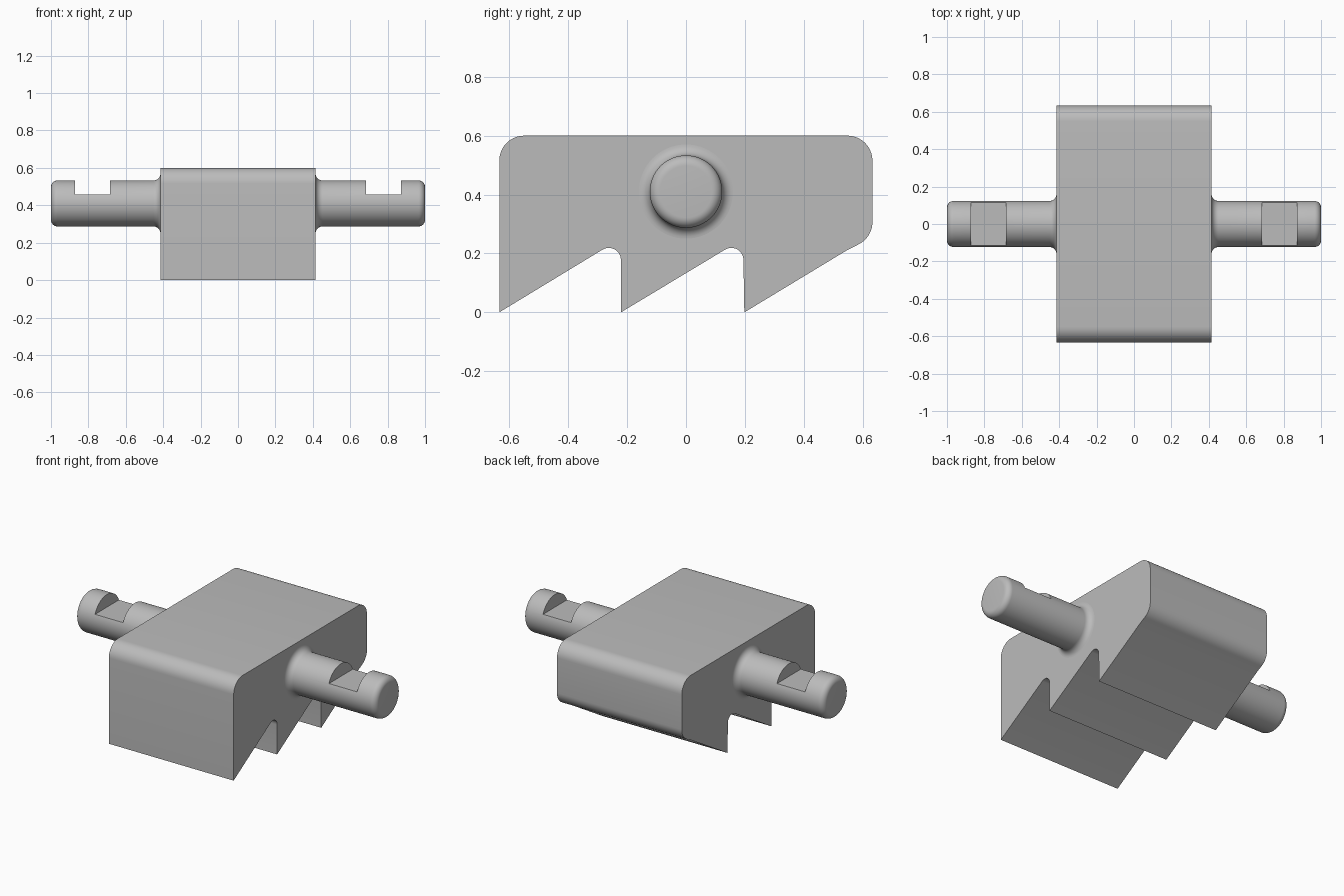
import bpy, bmesh, math
from mathutils import Matrix, Vector

if "Cube" in bpy.data.objects:
    bpy.data.objects.remove(bpy.data.objects["Cube"], do_unlink=True)

grey = bpy.data.materials.new("plain_grey")
grey.use_nodes = True
colour = (0.5, 0.5, 0.5, 1)
grey.diffuse_color = colour
grey.node_tree.nodes["Principled BSDF"].inputs["Base Color"].default_value = colour


def arc(cx, cy, r, start, end, steps=10):
    angles = [math.radians(start + (end - start) * i / steps) for i in range(steps + 1)]
    return [(cx + r * math.cos(a), cy + r * math.sin(a)) for a in angles]


def make_object(name, bm):
    bmesh.ops.recalc_face_normals(bm, faces=bm.faces)
    mesh = bpy.data.meshes.new(name)
    bm.to_mesh(mesh)
    bm.free()
    mesh.materials.append(grey)
    obj = bpy.data.objects.new(name, mesh)
    bpy.context.collection.objects.link(obj)
    return obj


def smooth(obj):
    bpy.ops.object.select_all(action='DESELECT')
    obj.select_set(True)
    bpy.context.view_layer.objects.active = obj
    bpy.ops.object.shade_smooth_by_angle(angle=math.radians(30))


# Block with saw teeth: side profile extruded across x
half_width = 0.415
front, back, top, corner = -0.634, 0.633, 0.6, 0.085
pitch = 0.416
profile = []
for i in range(2):
    y = front + i * pitch
    edge = y + pitch - 0.003
    profile += [(y if i == 0 else edge - pitch, 0)]
    profile += arc(edge - 0.041, 0.178, 0.041, 121, 0)
profile += [(0.198, 0), (0.55, 0.213)]
profile += arc(back - corner, 0.307, corner, -65, 0)
profile += arc(back - corner, top - corner, corner, 0, 90)
profile += arc(front + corner, top - corner, corner, 90, 180)

bm = bmesh.new()
face = bm.faces.new([bm.verts.new((-half_width, y, z)) for y, z in profile])
side = bmesh.ops.extrude_face_region(bm, geom=[face], use_keep_orig=True)
moved = [v for v in side["geom"] if isinstance(v, bmesh.types.BMVert)]
bmesh.ops.translate(bm, verts=moved, vec=(2 * half_width, 0, 0))
smooth(make_object("toothed_block", bm))

# Pins: lathed shaft with a root fillet and rounded tip, notched on top
radius, fillet, tip, height = 0.123, 0.037, 0.035, 0.41
shaft = [(half_width - 0.02, 0), (half_width - 0.02, radius + fillet)]
shaft += arc(half_width + fillet, radius + fillet, fillet, 180, 270, 8)
shaft += arc(1 - tip, radius - tip, tip, 90, 0, 8) + [(1, 0)]


def make_pin(name, sign):
    bm = bmesh.new()
    verts = [bm.verts.new((sign * x, 0, r)) for x, r in shaft]
    edges = [bm.edges.new(pair) for pair in zip(verts, verts[1:])]
    bmesh.ops.spin(bm, geom=verts + edges, cent=(0, 0, 0), axis=(1, 0, 0),
                   angle=math.tau, steps=64)
    bmesh.ops.remove_doubles(bm, verts=bm.verts, dist=0.0001)
    bmesh.ops.translate(bm, verts=bm.verts, vec=(0, 0, height))
    pin = make_object(name, bm)

    # Flat-bottomed notch
    bm = bmesh.new()
    size = Matrix.Diagonal((0.187, 0.4, 0.2, 1))
    place = Matrix.Translation(Vector((sign * 0.778, 0, 0.457 + 0.1)))
    bmesh.ops.create_cube(bm, size=1, matrix=place @ size)
    cutter = make_object(name + "_notch_cutter", bm)
    cutter.hide_render = True
    cut = pin.modifiers.new("notch", 'BOOLEAN')
    cut.operation = 'DIFFERENCE'
    cut.solver = 'EXACT'
    cut.object = cutter
    bpy.context.view_layer.update()
    result = pin.evaluated_get(bpy.context.evaluated_depsgraph_get())
    mesh = bpy.data.meshes.new_from_object(result)
    pin.modifiers.clear()
    pin.data = mesh
    bpy.data.objects.remove(cutter, do_unlink=True)
    smooth(pin)


make_pin("left_pin", 1)
make_pin("right_pin", -1)
